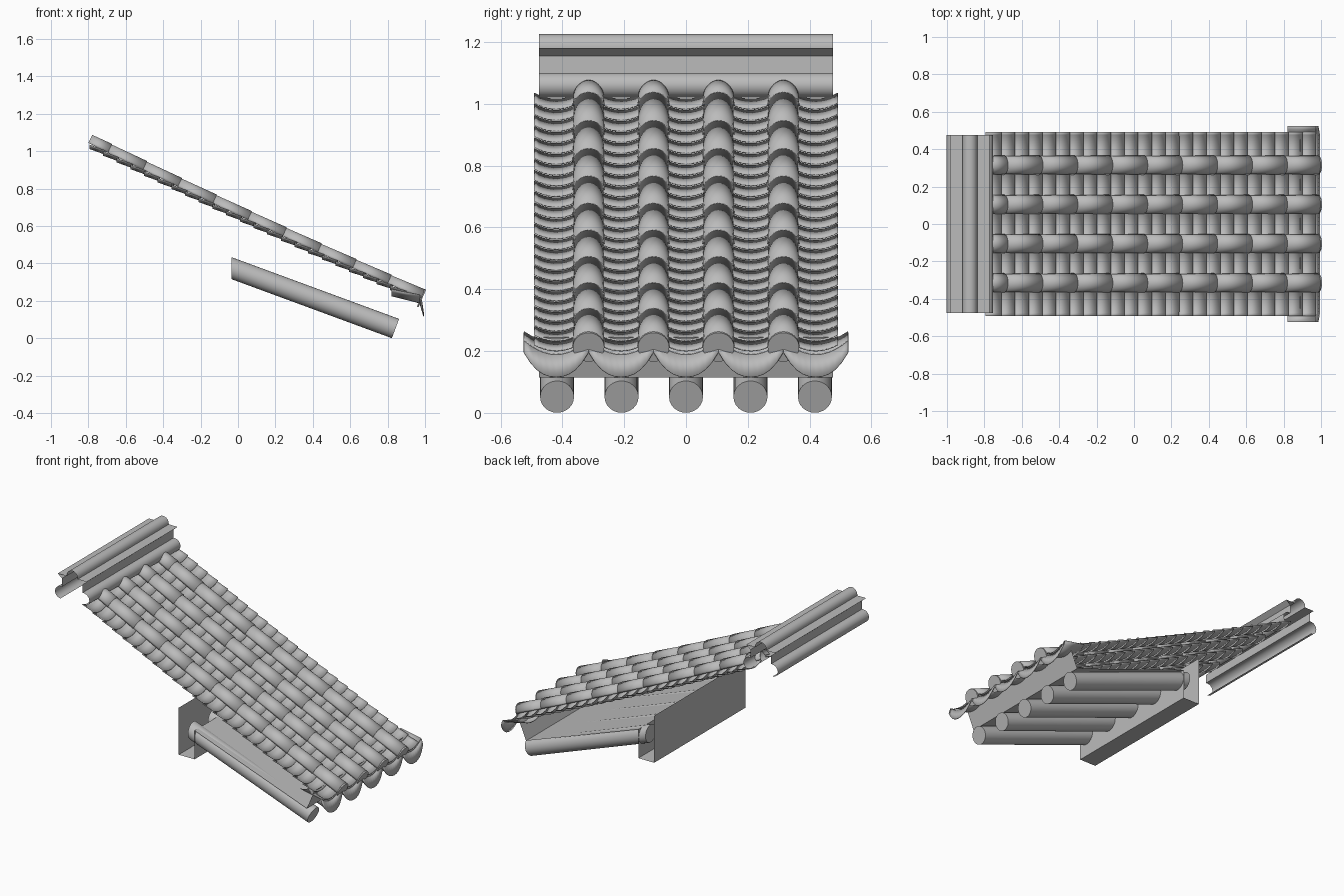
import bpy, math
from mathutils import Vector

cube = bpy.data.objects.get("Cube")
if cube:
    bpy.data.objects.remove(cube)

clay = bpy.data.materials.new("grey_clay")
clay.use_nodes = True
GREY = (0.5, 0.5, 0.5, 1)
clay.diffuse_color = GREY
clay.node_tree.nodes["Principled BSDF"].inputs["Base Color"].default_value = GREY


def build(name, verts, faces, thick=0, smooth=True):
    mesh = bpy.data.meshes.new(name)
    mesh.from_pydata([tuple(v) for v in verts], [], faces)
    mesh.materials.append(clay)
    obj = bpy.data.objects.new(name, mesh)
    bpy.context.collection.objects.link(obj)
    bpy.ops.object.select_all(action="DESELECT")
    obj.select_set(True)
    bpy.context.view_layer.objects.active = obj
    if smooth:
        bpy.ops.object.shade_smooth_by_angle(angle=math.radians(35))
    if thick:
        mod = obj.modifiers.new("thickness", "SOLIDIFY")
        mod.thickness = thick
        mod.offset = -1
    return obj


def loft(rings, closed=False):
    """Join rows of points into a sheet or a tube."""
    n = len(rings[0])
    verts = [p for ring in rings for p in ring]
    faces = []
    for r in range(len(rings) - 1):
        for i in range(n if closed else n - 1):
            j = (i + 1) % n
            faces.append((r * n + i, r * n + j, (r + 1) * n + j, (r + 1) * n + i))
    return verts, faces


def merge(parts):
    verts, faces = [], []
    for v, f in parts:
        base = len(verts)
        verts += v
        faces += [tuple(i + base for i in face) for face in f]
    return verts, faces


def extrude_y(name, profile, half=0.475):
    rings = [[(x, y, z) for x, z in profile] for y in (-half, half)]
    return build(name, *loft(rings))


def roof(x):
    """Height of the crest of the cover tiles along the slope."""
    return 1.085 - 0.482 * (x + 0.78) + 0.017 * (x + 0.78) * (x - 0.05)


def normal(x):
    slope = (roof(x + 0.01) - roof(x - 0.01)) / 0.02
    return Vector((-slope, 0, 1)).normalized()


def arch(x, y, radius, drop=0.051, start=0, end=math.pi, steps=14):
    """Arc of points standing square to the slope."""
    up = normal(x)
    centre = Vector((x, y, roof(x) - drop))
    ring = []
    for i in range(steps + 1):
        a = start + (end - start) * i / steps
        ring.append(centre + Vector((0, 1, 0)) * radius * math.cos(a) + up * radius * math.sin(a))
    return ring


# Round cover tiles, each flaring over the next one down
PITCH = 0.187
joints = [-0.8] + [-0.7 + PITCH * i for i in range(9)] + [0.975]
for col, y in enumerate((-0.315, -0.105, 0.105, 0.315)):
    tiles = []
    for a, b in zip(joints, joints[1:]):
        tiles.append(loft([arch(b + 0.004, y, 0.048), arch(a, y, 0.044)]))
    build(f"cover_tiles_{col + 1}", *merge(tiles), thick=0.004)

    # Round end cap at the eave
    front = arch(0.985, y, 0.051, 0.05, 0, 2 * math.pi, 24)[:-1]
    back = [p - Vector((0.008, 0, -0.004)) for p in front]
    verts, faces = loft([front, back], closed=True)
    faces += [tuple(range(23, -1, -1)), tuple(range(24, 48))]
    build(f"eave_cap_{col + 1}", verts, faces)


def pan(x, y, half, sag, z, steps=10):
    ring = []
    for i in range(steps + 1):
        t = 2 * i / steps - 1
        ring.append(Vector((x, y + half * t, z + sag * t * t)))
    return ring


# Overlapping hollow tiles between the cover tiles
ROWS = 24
STEP = 1.755 / ROWS
for col in range(5):
    y = (col - 2) * 0.21
    tiles = []
    for row in range(ROWS):
        a = -0.795 + row * STEP
        b = a + STEP + 0.012
        tiles.append(loft([pan(a, y, 0.072, 0.02, roof(a) - 0.08),
                           pan(b, y, 0.072, 0.02, roof(b) - 0.069)]))
    build(f"pan_tiles_{col + 1}", *merge(tiles), thick=0.004)

    # Wide eave tile with a hanging drip plate
    lip = pan(0.97, y, 0.105, 0.045, 0.187)
    eave = loft([pan(0.82, y, 0.105, 0.035, 0.225), lip])
    hang = []
    for i, p in enumerate(lip):
        t = abs(2 * i / 10 - 1)
        depth = 0.072 - 0.035 * t ** 3
        hang.append(p + Vector((0.3 * depth, 0, -depth)))
    build(f"eave_pan_{col + 1}", *merge([eave, loft([lip, hang])]), thick=0.004)

# Ridge capping: crest roll, flat board, undercut neck and side roll
half = [(0.04 * math.sin(a), 1.185 + 0.04 * math.cos(a))
        for a in (math.pi / 2 * i / 8 for i in range(9))]
half += [(0.04, 1.18), (0.105, 1.18), (0.075, 1.155), (0.075, 1.1)]
half += [(0.085 + 0.04 * math.sin(a), 1.06 + 0.04 * math.cos(a))
         for a in (math.pi * i / 12 for i in range(13))]
MID = -0.878
ridge = [(MID - x, z) for x, z in reversed(half)] + [(MID + x, z) for x, z in half[1:]]
extrude_y("ridge_capping", ridge)

# Round rafters: upright cut at the top, square cut at the eave
TILT = math.atan2(0.323, 0.857)
for col in range(5):
    y = (col - 2) * 0.2085
    top, low = [], []
    for i in range(24):
        a = math.tau * i / 24
        c, s = 0.055 * math.cos(a), 0.055 * math.sin(a)
        top.append((-0.035, y + c, 0.375 + s / math.cos(TILT)))
        low.append((0.842 + s * math.sin(TILT), y + c, 0.052 + s * math.cos(TILT)))
    verts, faces = loft([low, top], closed=True)
    faces += [tuple(range(23, -1, -1)), tuple(range(24, 48))]
    build(f"rafter_{col + 1}", verts, faces)

# Boarding over the rafters, turned up at the eave as a fascia
extrude_y("roof_boarding", [(0.015, 0.41), (0.835, 0.115), (0.89, 0.245)])

# Open trough beam carrying the rafter heads
extrude_y("wall_beam", [(-0.1, 0.53), (-0.1, 0.22), (0.015, 0.22), (0.015, 0.41)])
